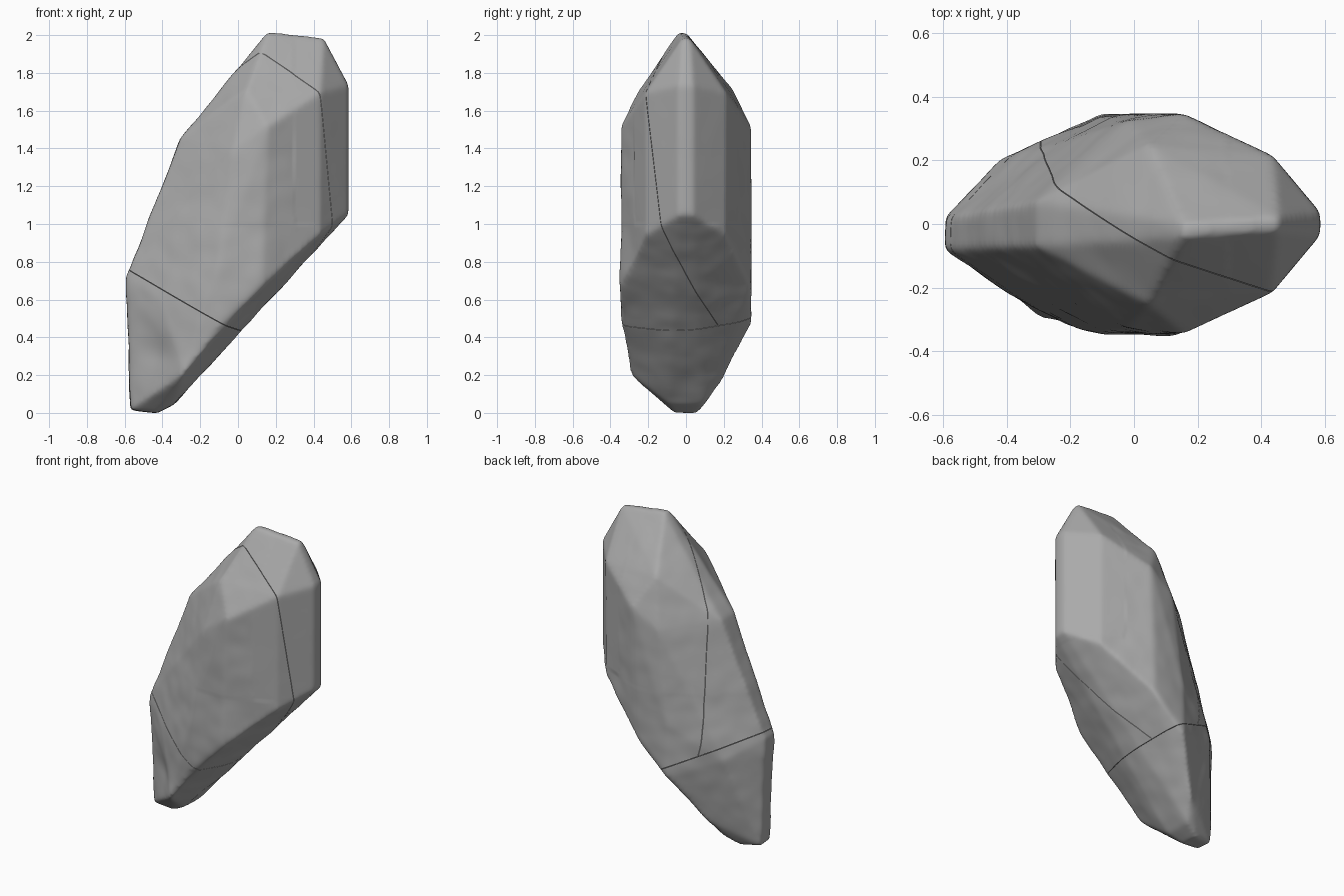
import bpy
import bmesh
from math import exp
from mathutils import Vector, noise

cube = bpy.data.objects.get("Cube")
if cube:
    bpy.data.objects.remove(cube, do_unlink=True)

# One stone colour
stone = bpy.data.materials.new("grey_stone")
stone.use_nodes = True
grey = (0.4, 0.4, 0.4, 1)
stone.diffuse_color = grey
stone.node_tree.nodes["Principled BSDF"].inputs["Base Color"].default_value = grey

# Crystal corners in front and back pairs: x / middle y / half width / z
corners = [
    (0.155, -0.02, 0.02, 2.012), (0.455, 0, 0.02, 1.98),
    (0.045, 0, 0.25, 1.71), (0.155, 0, 0.345, 1.51), (0.435, 0, 0.215, 1.69),
    (0.585, 0, 0.035, 1.73), (0.585, 0, 0.035, 1.045),
    (0.435, 0, 0.21, 0.94), (0.12, 0, 0.345, 0.66),
    (-0.305, 0, 0.07, 1.45), (-0.02, 0, 0.32, 1.4), (-0.1, 0, 0.345, 0.8),
    (-0.592, -0.03, 0.05, 0.72), (-0.415, 0, 0.205, 0.6), (-0.1, 0, 0.34, 0.46),
    (0.0, 0, 0.09, 0.435), (-0.34, 0, 0.09, 0.045),
    (-0.43, 0, 0.06, -0.005), (-0.572, -0.02, 0.05, 0.01), (-0.28, 0, 0.195, 0.17),
]
points = [Vector((x, y + s * half, z)) for x, y, half, z in corners for s in (-1, 1)]
points.append(Vector((-0.29, -0.295, 0.2)))  # chipped spur low on the front


def add_object(name, bm):
    mesh = bpy.data.meshes.new(name)
    bm.to_mesh(mesh)
    bm.free()
    mesh.materials.append(stone)
    obj = bpy.data.objects.new(name, mesh)
    bpy.context.collection.objects.link(obj)
    return obj


# Solid hull, refined and with its edges worn round
bm = bmesh.new()
for p in points:
    bm.verts.new(p)
bmesh.ops.convex_hull(bm, input=bm.verts)
loose = [v for v in bm.verts if not v.link_faces]
bmesh.ops.delete(bm, geom=loose, context="VERTS")
bmesh.ops.recalc_face_normals(bm, faces=bm.faces)
blank = add_object("stone_blank", bm)
remesh = blank.modifiers.new("refine", "REMESH")
remesh.mode = "VOXEL"
remesh.voxel_size = 0.014
wear = blank.modifiers.new("wear", "SMOOTH")
wear.factor = 0.5
wear.iterations = 8

body = bmesh.new()
body.from_object(blank, bpy.context.evaluated_depsgraph_get())
bpy.data.objects.remove(blank, do_unlink=True)

# Shallow weathering, rougher towards the base, with a hollow beside the spur
body.normal_update()
hollow = Vector((-0.43, -0.2, 0.3))
moves = []
for v in body.verts:
    rough = 0.008 if v.co.z < 1.0 else 0.006
    if v.co.x > 0.3 and v.co.z > 1.0:
        rough = 0.001
    n = noise.noise(v.co * 4) + 0.4 * noise.noise(v.co * 10)
    dent = 0.025 * exp(-((v.co - hollow).length / 0.11) ** 2)
    moves.append(v.normal * (n * rough - dent))
for v, move in zip(body.verts, moves):
    v.co += move

# Rest on the ground
low = min(v.co.z for v in body.verts)
bmesh.ops.translate(body, verts=body.verts, vec=(0, 0, -low))

# Crack planes: one across the base, one slicing lengthwise
base_point, base_normal = Vector((0, 0, 0.45)), Vector((0.54, -0.07, 1)).normalized()
long_point = Vector((0.12, -0.11, 1.9))
long_normal = Vector((0.093, 0.213, 0.034)).normalized()
GAP = 0.0012


def cut(bm, point, normal, side):
    """Keep the part on the given side of a plane and cap it."""
    geom = bm.verts[:] + bm.edges[:] + bm.faces[:]
    result = bmesh.ops.bisect_plane(
        bm, geom=geom, dist=1e-5, plane_co=point + normal * GAP * side,
        plane_no=normal * side, clear_inner=True)
    rim = [e for e in result["geom_cut"] if isinstance(e, bmesh.types.BMEdge)]
    bmesh.ops.triangle_fill(bm, edges=rim, use_beauty=True)


pieces = {
    "base_chunk": [(base_point, base_normal, -1)],
    "front_slab": [(base_point, base_normal, 1), (long_point, long_normal, -1)],
    "back_slab": [(base_point, base_normal, 1), (long_point, long_normal, 1)],
}
for name, cuts in pieces.items():
    bm = body.copy()
    for point, normal, side in cuts:
        cut(bm, point, normal, side)
    bmesh.ops.recalc_face_normals(bm, faces=bm.faces)
    obj = add_object(name, bm)
    bpy.ops.object.select_all(action="DESELECT")
    obj.select_set(True)
    bpy.context.view_layer.objects.active = obj
    bpy.ops.object.shade_smooth_by_angle(angle=0.8)
body.free()
